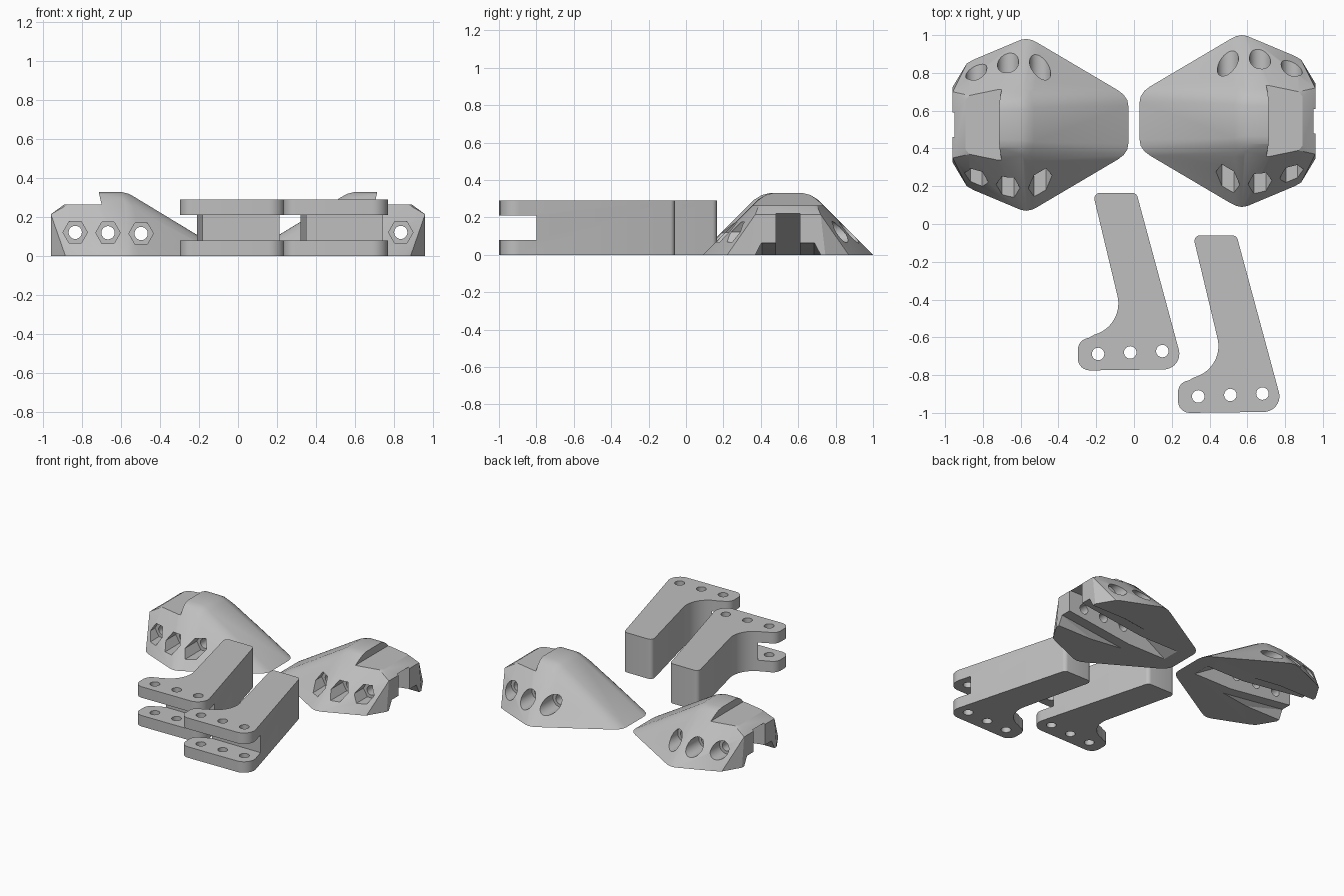
import bpy, bmesh, math
from mathutils import Vector

if "Cube" in bpy.data.objects:
    bpy.data.objects.remove(bpy.data.objects["Cube"])

grey = bpy.data.materials.new("plain grey")
grey.diffuse_color = (0.52, 0.52, 0.52, 1)
grey.use_nodes = True
grey.node_tree.nodes["Principled BSDF"].inputs["Base Color"].default_value = grey.diffuse_color


def finish(name, bm):
    bmesh.ops.recalc_face_normals(bm, faces=bm.faces)
    mesh = bpy.data.meshes.new(name)
    bm.to_mesh(mesh)
    bm.free()
    mesh.materials.append(grey)
    ob = bpy.data.objects.new(name, mesh)
    bpy.context.collection.objects.link(ob)
    return ob


def prism(name, points, sweep):
    """Extrude a closed 3D profile along a vector."""
    bm = bmesh.new()
    face = bm.faces.new([bm.verts.new(p) for p in points])
    ext = bmesh.ops.extrude_face_region(bm, geom=[face])
    verts = [e for e in ext["geom"] if isinstance(e, bmesh.types.BMVert)]
    bmesh.ops.translate(bm, verts=verts, vec=Vector(sweep))
    return finish(name, bm)


def hull(name, points):
    bm = bmesh.new()
    for p in points:
        bm.verts.new(p)
    res = bmesh.ops.convex_hull(bm, input=bm.verts[:])
    bmesh.ops.delete(bm, geom=[v for v in bm.verts if not v.link_faces], context='VERTS')
    bmesh.ops.dissolve_limit(bm, angle_limit=0.01, verts=bm.verts[:], edges=bm.edges[:])
    return finish(name, bm)


def activate(ob):
    bpy.ops.object.select_all(action='DESELECT')
    ob.select_set(True)
    bpy.context.view_layer.objects.active = ob


def cut(ob, cutter):
    activate(ob)
    mod = ob.modifiers.new("cut", 'BOOLEAN')
    mod.operation = 'DIFFERENCE'
    mod.solver = 'EXACT'
    mod.object = cutter
    bpy.ops.object.modifier_apply(modifier=mod.name)
    bpy.data.objects.remove(cutter, do_unlink=True)


def ring(cx, cy, r, n):
    return [(cx + r * math.cos(2 * math.pi * i / n),
             cy + r * math.sin(2 * math.pi * i / n)) for i in range(n)]


def smooth(ob, angle):
    activate(ob)
    bpy.ops.object.shade_smooth_by_angle(angle=math.radians(angle))


# Shell outline: distance from the centre line, half width, height
SHELL = [
    (.03, .10, 0), (.035, .13, 0), (.055, .16, 0), (.085, .183, 0), (.11, .197, 0),
    (.51, .434, 0), (.54, .449, 0), (.57, .455, 0), (.60, .450, 0),
    (.85, .345, 0), (.885, .325, 0), (.96, .20, 0),
    (.96, .175, .215), (.89, .13, .266), (.87, .155, .266),
    (.49, .09, .278), (.53, .09, .303), (.56, .085, .32), (.60, .08, .33), (.72, .08, .33),
    (.50, .13, .269), (.54, .13, .293), (.57, .125, .31), (.60, .12, .32), (.72, .12, .32),
    (.51, .163, .253), (.55, .165, .275), (.59, .16, .295), (.72, .155, .295),
    (.53, .19, .245), (.58, .19, .265), (.72, .185, .267),
]


def make_shell(name, s, cy):
    def P(u, v, z):
        return (s * u, cy + v, z)

    ob = hull(name, [P(u, k * v, z) for u, v, z in SHELL for k in (-1, 1)])
    # undercut step at the top of the outer end
    cut(ob, prism("step", [P(.70, -.6, .265), P(1.1, -.6, .265), P(1.1, -.6, .5),
                           P(.76, -.6, .5), P(.715, -.6, .331)], (0, 1.2, 0)))
    # slot along the underside, its roof falling towards the tip
    cut(ob, prism("slot", [P(1.1, -.065, -.1), P(1.1, -.065, .222), P(.50, -.065, .222),
                           P(.14, -.065, 0), P(.14, -.065, -.1)], (0, .13, 0)))
    # shallow wedge under the outer end
    cut(ob, hull("wedge", [P(u, k * v, z) for k in (-1, 1) for u, v, z in (
        (.98, .14, .067), (.98, .175, 0), (.98, .20, -.05),
        (.45, .14, 0), (.45, .175, -.05), (.45, .20, -.05))]))
    # bolt holes: hexagonal pocket in front, round pocket behind
    for u, z in ((.835, .122), (.667, .12), (.497, .116)):
        for r, n, v0, v1 in ((.034, 24, -.6, .6), (.063, 6, -.6, -.2), (.056, 32, .2, .6)):
            pts = [P(a, v0, b) for a, b in ring(u, z, r, n)]
            cut(ob, prism("hole", pts, (0, v1 - v0, 0)))
    smooth(ob, 22)


def arc(cx, cy, r, a0, a1, n=8):
    return [(cx + r * math.cos(math.radians(a0 + (a1 - a0) * i / n)),
             cy + r * math.sin(math.radians(a0 + (a1 - a0) * i / n))) for i in range(n + 1)]


# Arm plan: tapered stem, rounded foot and concave heel
ARM = (arc(-.01, .135, .03, 14, 90, 5) + arc(-.18, .135, .03, 90, 194, 6)
       + arc(-.255, -.42, .172, 15, -75, 14)
       + arc(-.235, -.665, .062, 95, 180, 6) + arc(-.235, -.713, .062, 180, 270, 6)
       + arc(.157, -.687, .083, -90, 14, 10))


def make_arm(name, dx, dy):
    ob = prism(name, [(x + dx, y + dy, 0) for x, y in ARM], (0, 0, .29))
    # fork gap through the foot
    cut(ob, prism("gap", [(dx - .5, dy - .9, .08), (dx + .5, dy - .9, .08),
                          (dx + .5, dy - .575, .08), (dx - .5, dy - .575, .08)], (0, 0, .13)))
    for x, y in ((-.19, -.688), (-.02, -.68), (.15, -.673)):
        cut(ob, prism("hole", [(a + dx, b + dy, -.1) for a, b in ring(x, y, .033, 24)], (0, 0, .5)))
    smooth(ob, 30)


make_shell("left_shell", -1, .525)
make_shell("right_shell", 1, .545)
make_arm("left_arm", 0, 0)
make_arm("right_arm", .53, -.225)
